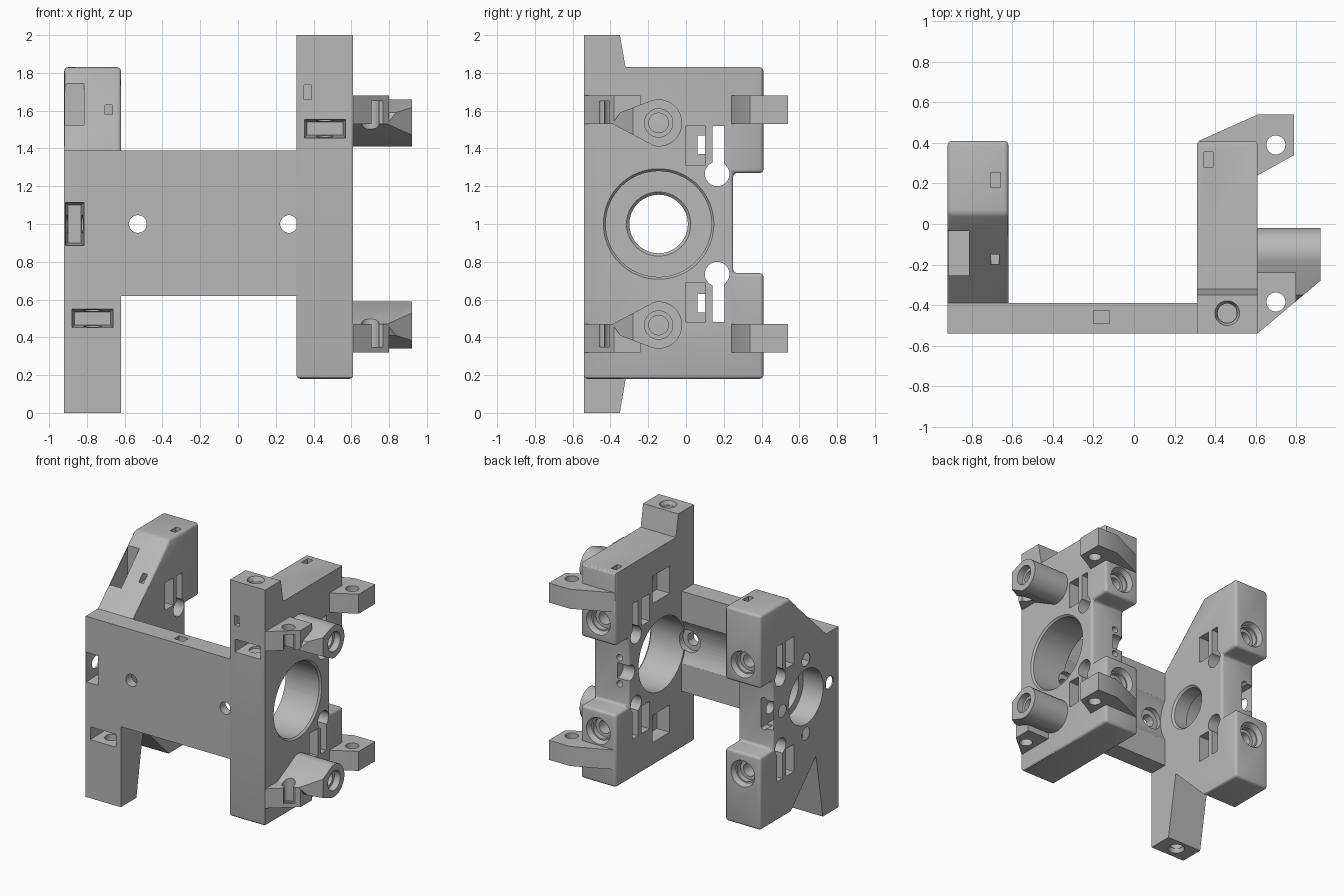
import bpy, bmesh, math
from mathutils import Vector, Matrix

if "Cube" in bpy.data.objects:
    bpy.data.objects.remove(bpy.data.objects["Cube"])

mat = bpy.data.materials.new("light_grey_plastic")
mat.use_nodes = True
GREY = (0.48, 0.48, 0.48, 1)
mat.diffuse_color = GREY
mat.node_tree.nodes["Principled BSDF"].inputs["Base Color"].default_value = GREY


def finish(bm, name):
    bmesh.ops.recalc_face_normals(bm, faces=bm.faces)
    me = bpy.data.meshes.new(name)
    bm.to_mesh(me)
    bm.free()
    me.materials.append(mat)
    ob = bpy.data.objects.new(name, me)
    bpy.context.scene.collection.objects.link(ob)
    return ob


def prism(name, pts, axis, a, b, soft=None):
    """Extrude a 2D outline along x or z; soft(v1, v2) picks edges to round."""
    bm = bmesh.new()
    place = (lambda p: (a, p[0], p[1])) if axis == "x" else (lambda p: (p[0], p[1], a))
    move = Vector((b - a, 0, 0)) if axis == "x" else Vector((0, 0, b - a))
    face = bm.faces.new([bm.verts.new(place(p)) for p in pts])
    ext = bmesh.ops.extrude_face_region(bm, geom=[face], use_keep_orig=True)
    bmesh.ops.translate(bm, vec=move, verts=[g for g in ext["geom"] if isinstance(g, bmesh.types.BMVert)])
    bmesh.ops.recalc_face_normals(bm, faces=bm.faces)
    if soft:
        edges = [e for e in bm.edges if soft(e.verts[0].co, e.verts[1].co)]
        bmesh.ops.bevel(bm, geom=edges, offset=0.02, segments=3, profile=0.5, affect="EDGES")
    return finish(bm, name)


def box(lo, hi, taper=None):
    """Box cutter; taper=(axis, inset) narrows the high end, or the low end if inset < 0."""
    lo, hi = Vector(lo), Vector(hi)
    mid, size = (lo + hi) / 2, hi - lo
    bm = bmesh.new()
    bmesh.ops.create_cube(bm, size=1, matrix=Matrix.Translation(mid) @ Matrix.Diagonal((*size, 1)))
    if taper:
        ax, inset = taper
        for v in bm.verts:
            if (v.co[ax] - mid[ax]) * inset > 0:
                for k in range(3):
                    if k != ax:
                        v.co[k] -= math.copysign(abs(inset), v.co[k] - mid[k])
    return finish(bm, "cutter")


def drill(start, direction, r, depth, r_end=None, n=32):
    d = Vector(direction).normalized()
    bm = bmesh.new()
    m = Matrix.Translation(Vector(start) + d * depth / 2) @ d.to_track_quat("Z", "Y").to_matrix().to_4x4()
    bmesh.ops.create_cone(bm, cap_ends=True, segments=n, radius1=r,
                          radius2=r if r_end is None else r_end, depth=depth, matrix=m)
    return finish(bm, "cutter")


def carve(parts, cutters):
    for ob in parts:
        for c in cutters:
            m = ob.modifiers.new("cut", "BOOLEAN")
            m.operation, m.solver, m.object = "DIFFERENCE", "EXACT", c
        ev = ob.evaluated_get(bpy.context.evaluated_depsgraph_get())
        me = bpy.data.meshes.new_from_object(ev)
        ob.modifiers.clear()
        ob.data = me
    for c in cutters:
        bpy.data.objects.remove(c)


X, Y, Z = Vector((1, 0, 0)), Vector((0, 1, 0)), Vector((0, 0, 1))
FRONT, BACK, CY = -0.54, 0.41, -0.145


def flip(s, z):
    return 1 + s * (z - 1)


def zbox(s, lo, hi, taper=None):
    """Box cutter mirrored about mid height."""
    a, b = flip(s, lo[2]), flip(s, hi[2])
    return box((lo[0], lo[1], min(a, b)), (hi[0], hi[1], max(a, b)), taper)


# Side plates and front plate
def soft(a, b):
    return all(0.1 < v.z < 1.9 and v.y > -0.25 for v in (a, b))


notch = [(BACK, 0.18), (BACK, 0.74), (0.25, 0.74), (0.25, 1.27), (BACK, 1.27), (BACK, 1.83)]
right_side = prism("right_hand_side_plate", [(FRONT, 0.18)] + notch +
                   [(-0.32, 1.83), (-0.35, 2.0), (FRONT, 2.0)], "x", 0.31, 0.61,
                   lambda a, b: soft(a, b) or (a.z < 0.2 and b.z < 0.2))
left_side = prism("left_hand_side_plate", [(FRONT, 0), (-0.35, 0), (-0.267, 0.497), (0.05, 0.18)] + notch +
                  [(0.05, 1.83), (-0.39, 1.39), (FRONT, 1.39)], "x", -0.92, -0.62,
                  lambda a, b: soft(a, b) or (a.z > 1.38 and b.z > 1.38 and max(a.y, b.y) > -0.3))
front_plate = prism("front_plate", [(FRONT, 0.62), (-0.39, 0.62), (-0.39, 1.39), (FRONT, 1.39)],
                    "x", -0.62, 0.31)

# Ears and screw bosses on the outer face
ears, bosses, ear_cuts, boss_cuts = [], [], [], []
for s, word in ((1, "upper"), (-1, "lower")):
    z0, z1, zc = flip(s, 1.53), flip(s, 1.68), flip(s, 1.535)
    ears.append(prism(word + "_front_ear", [(0.6, FRONT), (0.61, FRONT), (0.8, -0.38), (0.8, -0.24), (0.6, -0.24)],
                      "z", z0, z1))
    ears.append(prism(word + "_back_ear", [(0.32, 0.41), (0.61, 0.54), (0.79, 0.54), (0.79, 0.34), (0.61, 0.24),
                                           (0.57, 0.24)], "z", z0, z1))
    arc = [math.radians(a) for a in range(-100, 111, 15)]
    tear = [(CY + 0.125 * math.cos(t), zc + s * 0.125 * math.sin(t)) for t in arc]
    bosses.append(prism(word + "_screw_boss", tear + [(-0.35, flip(s, 1.59)), (-0.39, flip(s, 1.53))], "x", 0.6, 0.92))
    for y in (-0.385, 0.39):
        ear_cuts.append(drill((0.7, y, z0 - s * 0.1), Z * s, 0.047, 0.4))
    groove = drill((0.74, -0.435, z0 - s * 0.1), Z * s, 0.04, 0.22)
    ear_cuts.append(groove)
    boss_cuts += [drill((0.7, -0.385, z0 - s * 0.2), Z * s, 0.047, 0.5),
                  drill((0.93, CY, zc), -X, 0.075, 0.06), drill((0.95, CY, zc), -X, 0.052, 0.5)]
boss_cuts.append(prism("cutter", [(0.61, FRONT), (0.92, -0.28), (1.2, -0.045), (1.2, -0.8), (0.61, -0.8)], "z", -0.2, 2.2))
carve(ears, ear_cuts)
carve(bosses, boss_cuts)


# Openings shared by both side plates
def side_cuts(x0, x1):
    mid, cuts = (x0 + x1) / 2, []
    for s in (1, -1):
        cuts.append(drill((x0 - 0.05, 0.165, flip(s, 1.265)), X, 0.065, 0.4))
        cuts.append(zbox(s, (x0 - 0.05, 0.14, 1.27), (x1 + 0.05, 0.205, 1.52)))
        zb = flip(s, 1.42)
        cuts.append(drill((mid, BACK + 0.01, zb), -Y, 0.105, 0.05, 0.085))
        cuts.append(drill((mid, BACK + 0.01, zb), -Y, 0.075, 0.09))
        cuts.append(drill((mid, BACK + 0.05, zb), -Y, 0.05, 0.4))
        cuts.append(drill((mid - 0.07, 0.3, flip(s, 1.1)), -Y, 0.025, 0.12, n=16))
    return cuts


right_cuts = side_cuts(0.31, 0.61) + [
    drill((0.2, CY, 1), X, 0.28, 0.6, n=64),
    drill((0.615, CY, 1), -X, 0.297, 0.03, 0.27, n=64),
    drill((0.46, -0.44, 2.01), -Z, 0.065, 0.04, 0.05),
    drill((0.46, -0.44, 2.05), -Z, 0.047, 0.6),
    box((0.35, FRONT - 0.01, 1.455), (0.57, -0.36, 1.555), (1, 0.015)),
    box((0.35, FRONT - 0.01, 1.66), (0.39, -0.5, 1.735)),
    box((0.345, 0.28, 1.78), (0.39, 0.355, 1.9)),
    drill((0.29, 0.24, 1), X, 0.06, 0.12)]
for s in (1, -1):
    right_cuts += [zbox(s, (0.2, 0.0, 1.31), (0.7, 0.1, 1.52)),
                   zbox(s, (0.2, -0.245, 1.43), (0.42, -0.035, 1.64)),
                   drill((0.35, CY, flip(s, 1.535)), X, 0.052, 0.4)]
carve([right_side], right_cuts)

# Left plate: motor bore with four screw holes, each with its nut slot
left_cuts = side_cuts(-0.92, -0.62) + [
    drill((-1, CY, 1), X, 0.155, 0.5, n=48),
    drill((-0.95, CY, 1), X, 0.21, 0.2, n=48),
    drill((-0.615, CY, 1), -X, 0.175, 0.025, 0.15, n=48),
    box((-0.915, FRONT - 0.01, 0.885), (-0.815, -0.365, 1.115), (1, 0.015)),
    box((-0.915, 0.075, 0.89), (-0.815, 0.27, 1.11)),
    box((-0.88, FRONT - 0.01, 0.45), (-0.66, -0.36, 0.55), (1, 0.015)),
    drill((-0.77, -0.44, -0.01), Z, 0.065, 0.04, 0.05),
    drill((-0.77, -0.44, -0.05), Z, 0.047, 0.6),
    box((-0.705, -0.2, 1.57), (-0.665, -0.1, 1.63)),
    box((-0.705, 0.18, 1.78), (-0.66, 0.255, 1.9))]
for s in (1, -1):
    left_cuts += [zbox(s, (-0.915, -0.255, 1.22), (-0.815, -0.035, 1.9)),
                  zbox(s, (-1, 0.0, 1.31), (-0.78, 0.1, 1.52)),
                  zbox(s, (-0.76, 0.0, 1.31), (-0.5, 0.1, 1.52))]
for k in range(4):
    a = k * math.pi / 2
    left_cuts.append(drill((-0.95, CY + 0.285 * math.cos(a), 1 + 0.285 * math.sin(a)), X, 0.048, 0.22))
carve([left_side], left_cuts)

# Front plate: trough behind, two screw holes, a small top recess
front_cuts = [drill((-0.7, CY, 1), X, 0.295, 1.1, n=64),
              box((-0.2, -0.49, 1.34), (-0.12, -0.43, 1.45))]
for x in (-0.53, 0.27):
    front_cuts += [drill((x, -0.6, 1), Y, 0.047, 0.4), drill((x, -0.47, 1), Y, 0.085, 0.3)]
right_screw = drill((0.27, -0.47, 1), Y, 0.085, 0.1)
carve([front_plate], front_cuts)
carve([right_side], [right_screw])

# Smooth round surfaces, keep hard edges
bpy.ops.object.select_all(action="DESELECT")
parts = ears + bosses + [right_side, left_side, front_plate]
for ob in parts:
    ob.select_set(True)
bpy.context.view_layer.objects.active = front_plate
bpy.ops.object.shade_smooth_by_angle(angle=math.radians(30))
